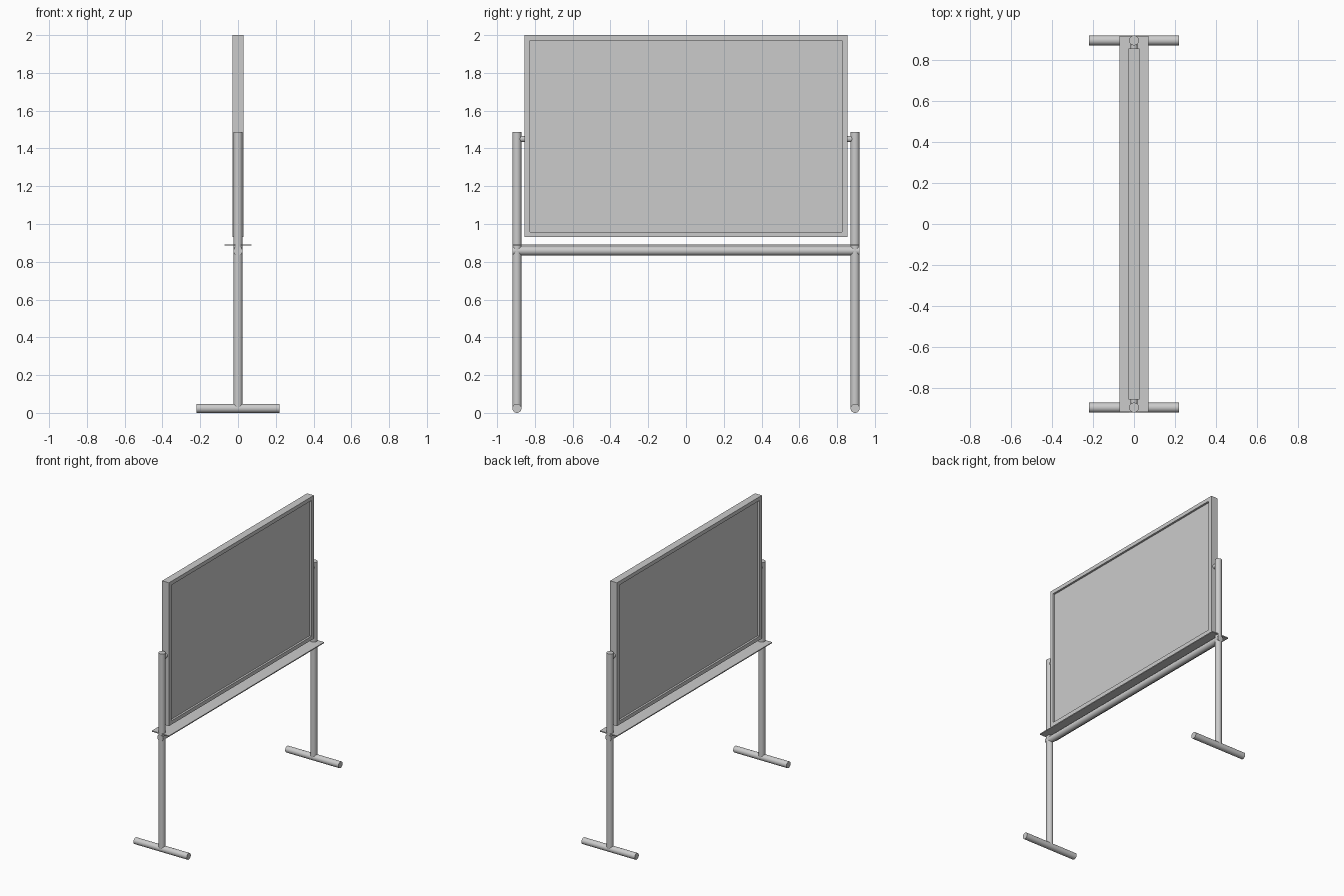
import bpy, bmesh, math
from mathutils import Vector

if "Cube" in bpy.data.objects:
    bpy.data.objects.remove(bpy.data.objects["Cube"])

R = 0.024        # tube radius
POST_Y = 0.895   # post distance from centre


def box(name, size, loc):
    bpy.ops.mesh.primitive_cube_add(size=1, location=loc)
    ob = bpy.context.object
    ob.name = name
    ob.scale = size
    bpy.ops.object.transform_apply(location=False, rotation=False, scale=True)
    return ob


def tube(name, start, end, radius):
    a, b = Vector(start), Vector(end)
    d = b - a
    bpy.ops.mesh.primitive_cylinder_add(
        vertices=32, radius=radius, depth=d.length, location=(a + b) / 2,
        rotation=d.to_track_quat('Z', 'Y').to_euler())
    ob = bpy.context.object
    ob.name = name
    bpy.ops.object.shade_smooth_by_angle(angle=math.radians(40))
    return ob


# board: one block with both faces inset and recessed to leave a frame
board = box("board", (0.056, 1.71, 1.07), (0, 0, 1.465))
bm = bmesh.new()
bm.from_mesh(board.data)
sides = [f for f in bm.faces if abs(f.normal.x) > 0.9]
bmesh.ops.inset_individual(bm, faces=sides, thickness=0.04)
bmesh.ops.inset_individual(bm, faces=sides, thickness=0.0, depth=-0.015)
bm.to_mesh(board.data)
bm.free()

# stand: foot, post and pivot peg on each side
for side, s in (("left", -1), ("right", 1)):
    y = s * POST_Y
    tube(side + "_foot", (-0.22, y, R), (0.22, y, R), R)
    tube(side + "_post", (0, y, R), (0, y, 1.487), R)
    tube(side + "_pivot", (0, y, 1.45), (0, s * 0.85, 1.45), 0.017)

# crossbar and chalk tray
tube("crossbar", (0, -0.918, 0.858), (0, 0.918, 0.858), R)
box("tray", (0.142, 1.832, 0.007), (0, 0, 0.889))
